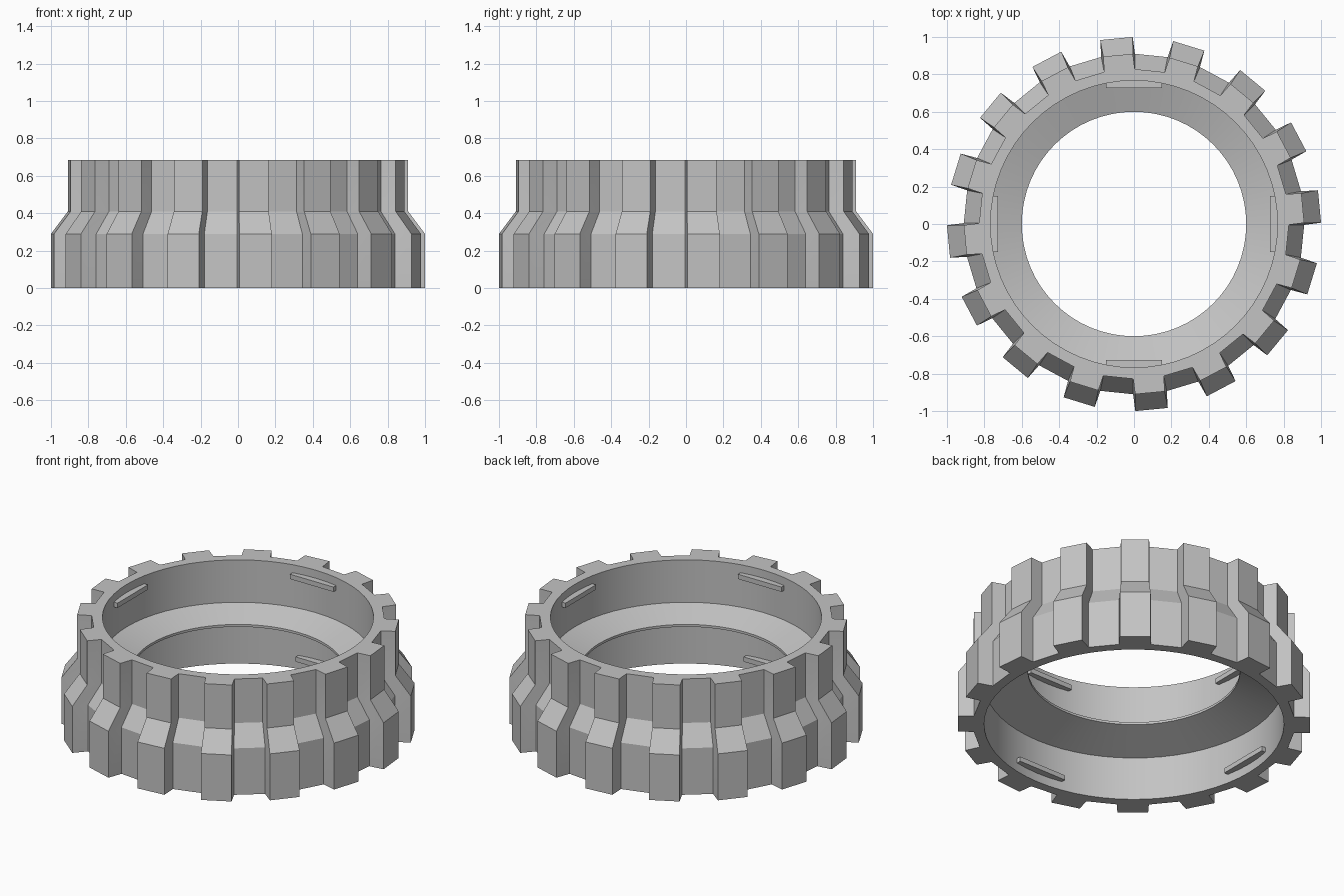
import bpy, bmesh, math
from mathutils import Matrix, Vector

if "Cube" in bpy.data.objects:
    bpy.data.objects.remove(bpy.data.objects["Cube"], do_unlink=True)

grey = bpy.data.materials.new("light_grey")
grey.use_nodes = True
colour = (0.55, 0.55, 0.55, 1)
grey.diffuse_color = colour
grey.node_tree.nodes["Principled BSDF"].inputs["Base Color"].default_value = colour

TEETH = 16
STEP = 360 / TEETH


def finish(bm, name):
    bmesh.ops.recalc_face_normals(bm, faces=bm.faces)
    mesh = bpy.data.meshes.new(name)
    bm.to_mesh(mesh)
    bm.free()
    mesh.materials.append(grey)
    obj = bpy.data.objects.new(name, mesh)
    bpy.context.collection.objects.link(obj)
    return obj


def polar(radius, degrees, z):
    a = math.radians(degrees)
    return Vector((radius * math.cos(a), radius * math.sin(a), z))


# One tooth and one valley: radius and angle of each corner
TOOTH = [(1.0, 0.4), (1.0, 10.4), (0.91, 11.1), (0.91, 22.2)]


def toothed_ring(scale, z):
    return [polar(r * scale, a + t * STEP, z) for t in range(TEETH) for r, a in TOOTH]


def round_ring(radius, z):
    count = TEETH * len(TOOTH)
    return [polar(radius, i * 360 / count, z) for i in range(count)]


# Toothed ring: outer steps upward, then the bore with its narrow waist downward
rings = [toothed_ring(s, z) for s, z in [(1, 0), (1, 0.29), (0.91, 0.41), (0.91, 0.685)]]
rings += [round_ring(r, z) for r, z in [(0.767, 0.685), (0.767, 0.42), (0.6, 0.36),
                                        (0.6, 0.345), (0.848, 0.27), (0.848, 0)]]
bm = bmesh.new()
loops = [[bm.verts.new(p) for p in ring] for ring in rings]
for lower, upper in zip(loops, loops[1:] + loops[:1]):
    n = len(lower)
    for i in range(n):
        j = (i + 1) % n
        bm.faces.new((lower[i], lower[j], upper[j], upper[i]))
ring = finish(bm, "toothed_ring")
bpy.context.view_layer.objects.active = ring
ring.select_set(True)
bpy.ops.object.shade_smooth_by_angle(angle=math.radians(25))


# Four retaining tabs around each end of the bore
def tabs(name, inner, outer, width, z):
    bm = bmesh.new()
    for k in range(4):
        place = (Matrix.Rotation(k * math.pi / 2, 4, 'Z')
                 @ Matrix.Translation(((inner + outer) / 2, 0, z))
                 @ Matrix.Diagonal((outer - inner, width, 0.03, 1)))
        bmesh.ops.create_cube(bm, size=1, matrix=place)
    finish(bm, name)


tabs("upper_tabs", 0.727, 0.775, 0.3, 0.62)
tabs("lower_tabs", 0.805, 0.855, 0.33, 0.07)
